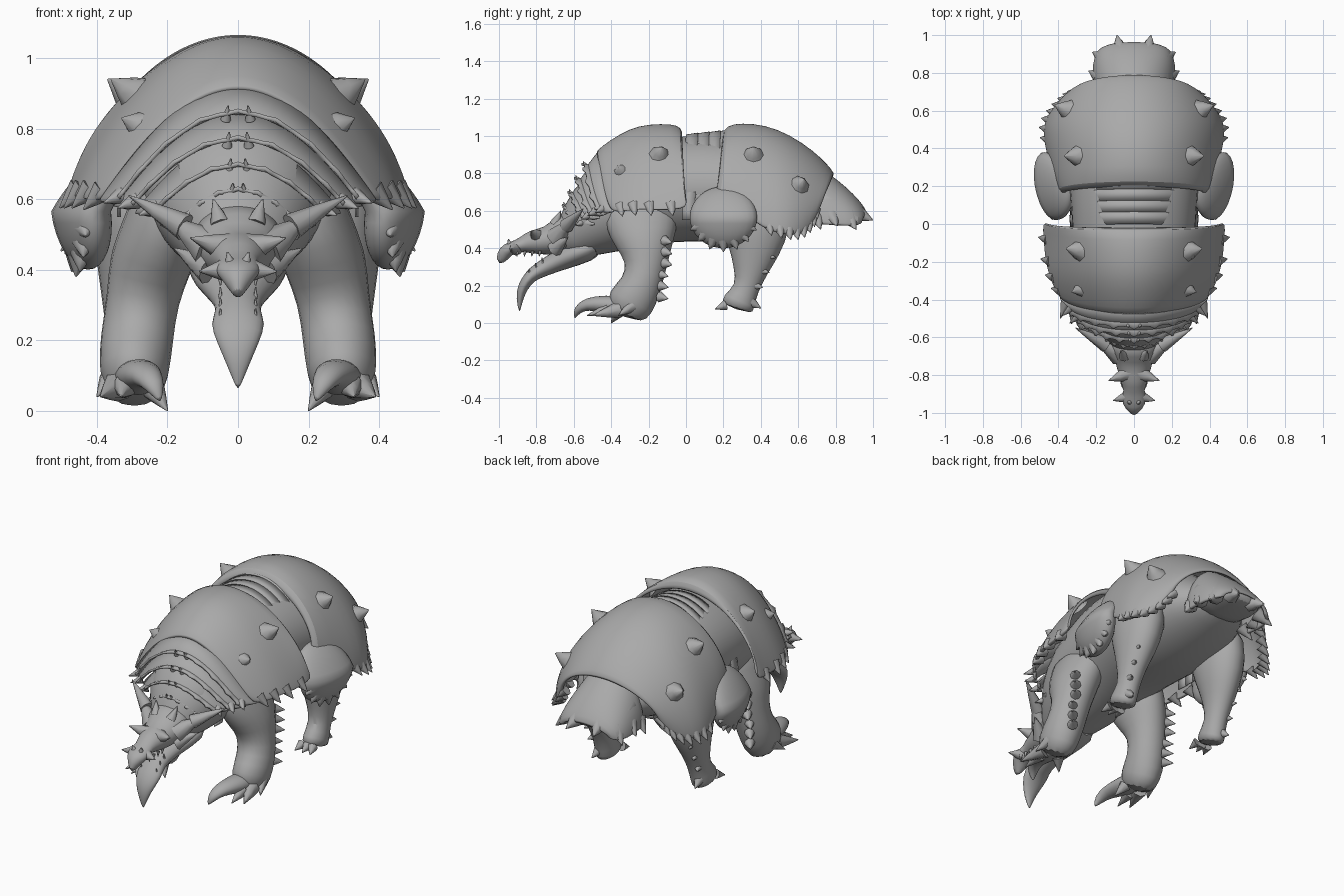
import bpy, bmesh, math
from mathutils import Vector as V

cube = bpy.data.objects.get("Cube")
if cube:
    bpy.data.objects.remove(cube)

hide = bpy.data.materials.new("grey_hide")
hide.use_nodes = True
GREY = (0.4, 0.4, 0.4, 1)
hide.diffuse_color = GREY
hide.node_tree.nodes["Principled BSDF"].inputs["Base Color"].default_value = GREY


def finish(name, bm, subsurf=0, thick=0, angle=40):
    bmesh.ops.recalc_face_normals(bm, faces=bm.faces)
    me = bpy.data.meshes.new(name)
    bm.to_mesh(me)
    bm.free()
    me.materials.append(hide)
    ob = bpy.data.objects.new(name, me)
    bpy.context.collection.objects.link(ob)
    bpy.ops.object.select_all(action='DESELECT')
    ob.select_set(True)
    bpy.context.view_layer.objects.active = ob
    bpy.ops.object.shade_smooth_by_angle(angle=math.radians(angle))
    if thick:
        mod = ob.modifiers.new("thickness", 'SOLIDIFY')
        mod.thickness, mod.offset = thick, 0
    if subsurf:
        mod = ob.modifiers.new("smooth", 'SUBSURF')
        mod.levels = mod.render_levels = subsurf


def skin(bm, rows, closed):
    rows = [[bm.verts.new(p) for p in r] for r in rows]
    n = len(rows[0])
    for a, b in zip(rows, rows[1:]):
        for i in range(n if closed else n - 1):
            j = (i + 1) % n
            bm.faces.new((a[i], a[j], b[j], b[i]))
    if closed:
        bm.faces.new(rows[0])
        bm.faces.new(rows[-1][::-1])


def tube(name, path, n=12, sub=1, bm=None):
    """Elliptic loft along a path of (x, y, z, side radius, up radius)."""
    own = bm is None
    bm = bm or bmesh.new()
    pts, rows = [V(p[:3]) for p in path], []
    for i, p in enumerate(path):
        t = (pts[min(i + 1, len(pts) - 1)] - pts[max(i - 1, 0)]).normalized()
        side = V((1, 0, 0)) if abs(t.x) < 0.9 else V((0, 1, 0))
        side = (side - t * side.dot(t)).normalized()
        up = side.cross(t)
        rows.append([pts[i] + side * p[3] * math.cos(k * math.tau / n)
                     + up * p[4] * math.sin(k * math.tau / n) for k in range(n)])
    skin(bm, rows, True)
    if own:
        finish(name, bm, sub, angle=60)


def body(name, stations):
    """Loft along y from (y, half width, bottom, top)."""
    tube(name, [(0, y, (b + t) / 2, w, (t - b) / 2) for y, w, b, t in stations], 20)


def spikes(name, items):
    """Cones from (base, tip, radius), mirrored left and right."""
    bm = bmesh.new()
    for base, tip, r in items:
        for s in (1, -1):
            b, t = V(base), V(tip)
            m = b.lerp(t, 0.5)
            path = [(p.x * s, p.y, p.z, q, q) for p, q in ((b, r), (m, r * .55), (t, .002))]
            tube("", path, 8, bm=bm)
    finish(name, bm, angle=60)


def shell(name, stations, n=40, jag=0, thick=0.02, sub=0, p0=1.3, p1=1.3):
    """Arched plate from (y, top, half width, bottom, side shift in y);
    the arch exponent runs from p0 (front) to p1 (back), higher is more tent-like."""
    bm, rows = bmesh.new(), []
    for k, (y, t, w, b, sl) in enumerate(stations):
        p = p0 + (p1 - p0) * k / (len(stations) - 1)
        row = []
        for i in range(n + 1):
            a = math.pi * (i / n - 0.5)
            j = jag * (i % 4 == 0) if k == 0 else 0
            c = max(math.cos(a), 0)
            row.append((w * math.sin(a), y + sl * (1 - c) - j, b + (t - b) * c ** p + j * c * .4))
        rows.append(row)
    skin(bm, rows, False)
    finish(name, bm, sub, thick)


def rim(name, stations, per, length, r):
    """Spikes along the lower side edges of a shell."""
    out = []
    ends = [V((w, y + sl, b)) for y, t, w, b, sl in stations]
    for p, q in zip(ends, ends[1:]):
        for i in range(per):
            c = p.lerp(q, (i + .5) / per)
            out.append((c + V((-.02, 0, .025)), c + V((length * .6, 0.01, -length * .5)), r))
    spikes(name, out)


# Soft body under the plates
body("torso", [(-.68, .09, .36, .52), (-.62, .13, .33, .57), (-.5, .23, .34, .75),
               (-.35, .28, .38, .9), (-.1, .33, .43, 1.0), (.1, .335, .43, 1.01),
               (.3, .36, .43, 1.0), (.5, .33, .45, .92), (.7, .2, .52, .74), (.8, .08, .58, .66)])
for i in range(4):
    y = .0 + .06 * i
    shell("waist_band", [(y, 1.005 + .006 * i, .335, .55, -.02),
                         (y + .065, 1.015 + .006 * i, .34, .55, -.02)], thick=.006, p0=.9, p1=.9)

# Shoulder and rump domes
front = [(-.48, .91, .385, .6, .1), (-.4, .97, .42, .6, .08), (-.3, 1.03, .45, .61, .06),
         (-.2, 1.055, .465, .6, .05), (-.07, 1.055, .475, .61, .06), (-.035, 1.04, .47, .63, .035),
         (-.025, 1.0, .45, .65, .02)]
shell("shoulder_dome", front, sub=1, p0=2.3, p1=1.25)
rim("shoulder_rim_spikes", front[:-2], 1, .06, .035)
rump = [(.2, 1.0, .36, .72, -.03), (.22, 1.05, .39, .71, -.05), (.3, 1.06, .43, .6, -.02),
        (.42, 1.05, .465, .5, 0), (.55, 1.0, .475, .47, -.02), (.68, .91, .42, .47, -.07),
        (.75, .84, .36, .52, -.08), (.79, .79, .31, .6, -.09)]
shell("rump_dome", rump, sub=1, p1=1.1)
rim("rump_rim_spikes", rump[3:], 2, .05, .03)
spikes("dome_knobs", [((.28, -.14, .89), (.36, -.13, .94), .065), ((.26, -.34, .8), (.33, -.36, .83), .06),
                      ((.28, .36, .88), (.37, .36, .94), .075), ((.34, .6, .73), (.42, .63, .77), .065)])

# Overlapping neck bands with toothed leading edges
for y, t, w, b in [(-.545, .845, .35, .59), (-.585, .77, .31, .575), (-.62, .695, .25, .555), (-.65, .625, .18, .52)]:
    shell("neck_band", [(y, t, w, b, .1), (y + .025, t, w, b, .1),
                        (y + .08, t + .07, w + .04, b + .01, .08)],
          jag=.014, thick=.012, p0=2.1, p1=2.2)
    spikes("neck_band_spikes", [((w - .02, y + .1, b + .02), (w + .03, y + .06, b), .025),
                                ((w * .1, y + .02, t - .02), (w * .08, y - .005, t + .02), .015)])

# Tail plate
body("tail_core", [(.66, .2, .54, .8), (.8, .2, .54, .72), (.9, .15, .55, .64), (.95, .08, .56, .6)])
tail = [(.68, .85, .2, .53, 0), (.76, .79, .21, .525, 0), (.85, .72, .21, .52, 0),
        (.92, .65, .19, .52, 0), (.965, .585, .14, .54, -.03)]
shell("tail_plate", tail, sub=1, p0=1.1, p1=1.1)
spikes("tail_spikes", [((.07, .91, .59), (.09, 1.0, .55), .05), ((.15, .87, .57), (.22, .91, .5), .05),
                       ((.18, .78, .57), (.24, .81, .52), .045), ((.18, .7, .57), (.24, .72, .5), .04)])

# Head: skull with hooked beak, and a drooping pointed jaw
body("skull", [(-.58, .14, .4, .62), (-.67, .125, .37, .57), (-.74, .095, .36, .51), (-.83, .075, .37, .5),
               (-.88, .05, .38, .455), (-.93, .07, .37, .435), (-.97, .05, .34, .425), (-1.0, .008, .3, .34)])
tube("lower_jaw", [(0, -.46, .42, .17, .07), (0, -.6, .37, .13, .07), (0, -.7, .325, .08, .055),
                   (0, -.78, .285, .06, .045), (0, -.835, .25, .085, .035), (0, -.875, .19, .06, .03),
                   (0, -.89, .13, .033, .02), (0, -.89, .06, .003, .003)])
spikes("head_horns", [((.08, -.69, .46), (.2, -.62, .55), .06), ((.15, -.64, .52), (.31, -.55, .61), .04),
                      ((.08, -.7, .4), (.18, -.63, .46), .045), ((.03, -.79, .46), (.135, -.83, .49), .045),
                      ((.02, -.91, .4), (.11, -.935, .395), .04), ((.02, -.94, .41), (.03, -.95, .45), .02),
                      ((.05, -.7, .53), (.07, -.67, .6), .03)])
spikes("teeth", [((.05, -.76 - .035 * i, .3 - .03 * i), (.05, -.77 - .035 * i, .35 - .03 * i), .01)
                 for i in range(3)] +
       [((.05, -.78 - .04 * i, .385), (.05, -.785 - .04 * i, .355), .01) for i in range(4)])

for s, side in ((1, "left"), (-1, "right")):
    # Legs
    def limb(name, path, **kw):
        tube(side + name, [(p[0] * s, *p[1:]) for p in path], **kw)
    limb("_front_leg", [(.18, -.24, .68, .1, .2), (.205, -.24, .53, .12, .21), (.25, -.22, .42, .125, .16),
                        (.27, -.21, .32, .105, .115), (.288, -.235, .2, .108, .11),
                        (.295, -.3, .11, .105, .14), (.295, -.33, .03, .08, .1)])
    limb("_front_toe", [(.29, -.3, .09, .08, .06), (.28, -.44, .1, .065, .05), (.26, -.53, .105, .045, .035),
                        (.235, -.585, .07, .03, .025), (.22, -.595, .025, .003, .003)])
    limb("_hind_leg", [(.27, .36, .72, .12, .2), (.29, .38, .5, .13, .19), (.3, .365, .38, .1, .14),
                       (.31, .345, .28, .075, .095), (.31, .325, .18, .06, .062),
                       (.315, .28, .11, .07, .095), (.315, .27, .072, .065, .09)])
    # Thigh guard, bulging at mid height and tucked under the rump at the top
    bm = bmesh.new()
    bmesh.ops.create_uvsphere(bm, u_segments=24, v_segments=16, radius=1)
    for v in bm.verts:
        x, y, z = v.co
        v.co = (s * (.445 + .08 * x - .09 * max(z, 0) + .02 * min(z, 0) + .03 * y), .2 + .18 * y, .565 + .165 * z)
    finish(side + "_thigh_guard", bm, angle=60)

spikes("thigh_guard_spikes", [((.45 + .02 * math.sin(a), .2 + .14 * math.sin(a), .565 - .13 * math.cos(a)),
                               (.46 + .03 * math.sin(a), .2 + .19 * math.sin(a), .565 - .185 * math.cos(a)), .035)
                              for a in [i * .4 - 1.2 for i in range(7)]])
spikes("front_claws", [((.34, -.36, .07), (.39, -.5, .04), .045), ((.24, -.36, .06), (.2, -.4, .0), .035),
                       ((.36, -.29, .09), (.4, -.36, .04), .035), ((.32, -.42, .07), (.33, -.53, .04), .035)])
spikes("hind_claws", [((.31 + .035 * i, .21, .095), (.315 + .05 * i, .155, .075), .028) for i in (-1, 0, 1)]
       + [((.33, .35, .11), (.34, .4, .08), .03)])
spikes("elbow_spikes", [((.32, -.14 + .025 * (i > 2), .14 + .06 * i), (.36, -.095 + .02 * (i > 2), .13 + .06 * i), .03)
                        for i in range(6)])
spikes("shin_spikes", [((.34, .37 + .03 * i, .2 + .08 * i), (.36, .41 + .035 * i, .19 + .08 * i), .025)
                       for i in range(3)])
